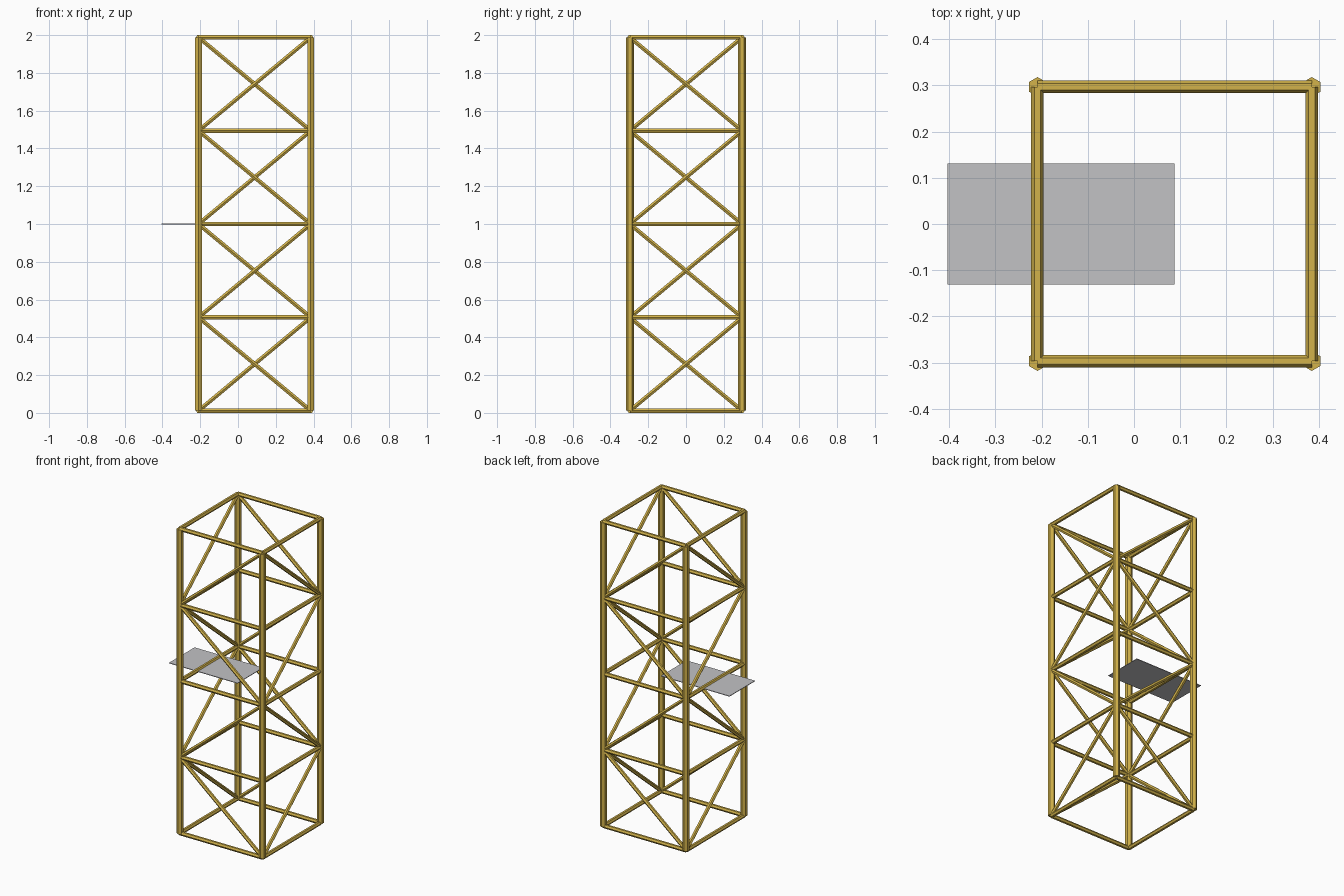
import bpy, bmesh
from mathutils import Vector, Matrix

if "Cube" in bpy.data.objects:
    bpy.data.objects.remove(bpy.data.objects["Cube"])

CX, H = 0.088, 0.297               # tower centre in x, half spacing of the legs
LEG_R, BAR_R, DIAG_R = 0.0212, 0.0135, 0.0125
Z0, PANELS = 0.0117, 4
STEP = (2 - 2 * Z0) / PANELS


def material(name, rgb):
    m = bpy.data.materials.new(name)
    m.diffuse_color = (*rgb, 1)
    m.use_nodes = True
    m.node_tree.nodes["Principled BSDF"].inputs["Base Color"].default_value = m.diffuse_color
    return m


yellow = material("yellow_steel", (0.65, 0.45, 0.07))
grey = material("light_grey", (0.54, 0.54, 0.56))


def finish(bm, name, mat):
    me = bpy.data.meshes.new(name)
    bm.to_mesh(me)
    bm.free()
    me.materials.append(mat)
    ob = bpy.data.objects.new(name, me)
    bpy.context.collection.objects.link(ob)
    return ob


def rod(name, a, b, r):
    """Six-sided rod from a to b with one corner pointing sideways."""
    d = (b - a).normalized()
    side = Vector((0, 0, 1)).cross(d)
    side = side.normalized() if side.length > 1e-4 else Vector((0, 1, 0))
    rot = Matrix((side.cross(d), side, d)).transposed().to_4x4()
    bm = bmesh.new()
    bmesh.ops.create_cone(bm, cap_ends=True, segments=6, radius1=r, radius2=r,
                          depth=(b - a).length,
                          matrix=Matrix.Translation((a + b) / 2) @ rot)
    return finish(bm, name, yellow)


# Corners in order around the tower
corners = [(CX - H, -H), (CX + H, -H), (CX + H, H), (CX - H, H)]


def node(i, level):
    x, y = corners[i % 4]
    return Vector((x, y, Z0 + level * STEP))


for i in range(4):
    rod("leg", node(i, 0), node(i, PANELS), LEG_R)
    # Horizontal rings
    for k in range(PANELS + 1):
        rod("cross_bar", node(i, k), node(i + 1, k), BAR_R)
    # One zigzag diagonal per panel, alternating around the tower
    for k in range(PANELS):
        up = (i + k) % 2
        rod("diagonal_brace", node(i, k + 1 - up), node(i + 1, k + up), DIAG_R)

# Thin plate reaching from the tower centre out to the left
bm = bmesh.new()
bmesh.ops.create_cube(bm, size=1, matrix=Matrix.Translation((-0.158, 0, 1))
                      @ Matrix.Diagonal((0.492, 0.262, 0.004, 1)))
finish(bm, "plate", grey)
